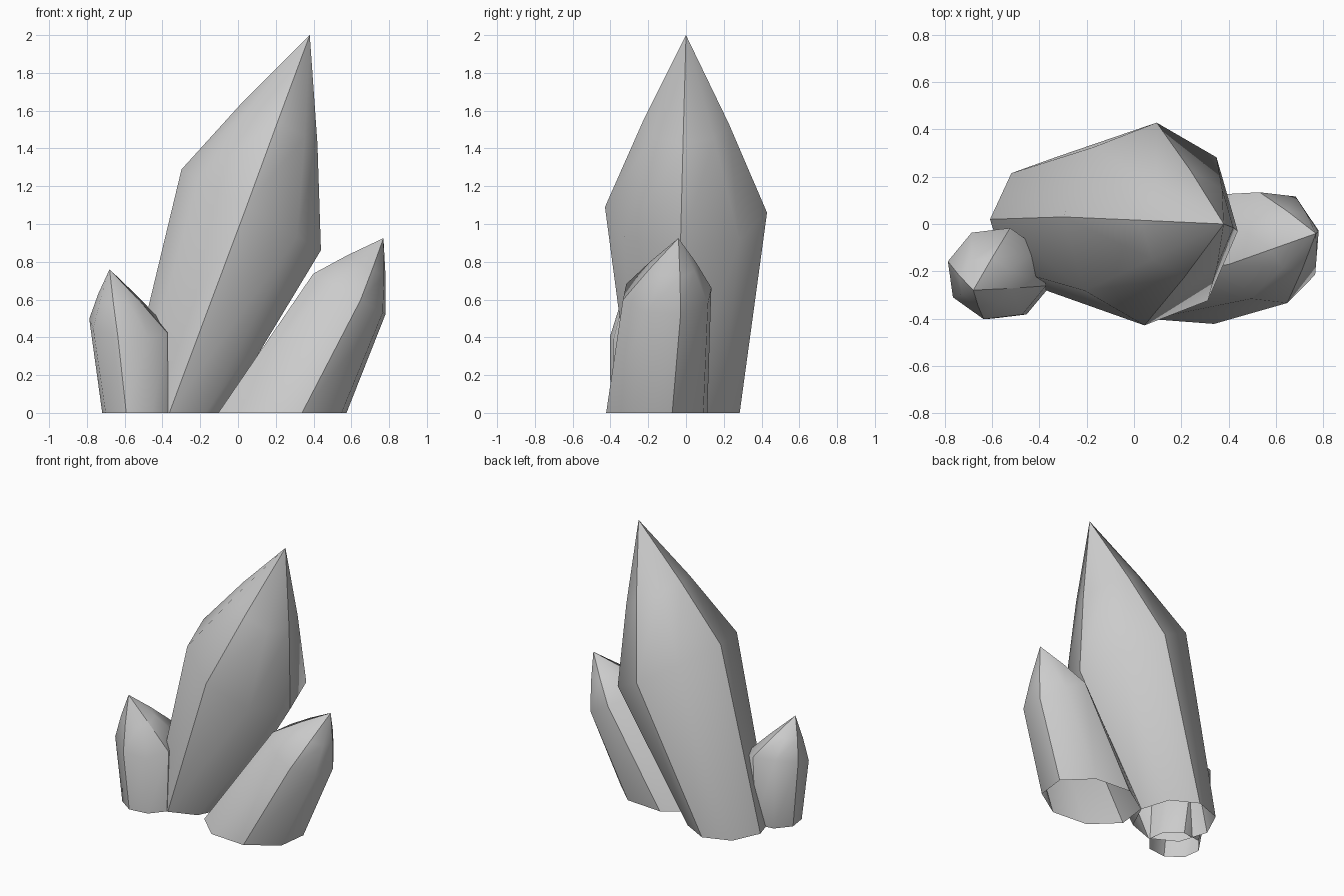
import bpy, bmesh
from math import sin, cos, radians, tau
from mathutils import Vector

SIDES = 8

default_cube = bpy.data.objects.get("Cube")
if default_cube:
    bpy.data.objects.remove(default_cube, do_unlink=True)

stone = bpy.data.materials.new("pale_grey_stone")
stone.use_nodes = True
stone.diffuse_color = (0.6, 0.6, 0.6, 1)
stone.node_tree.nodes["Principled BSDF"].inputs["Base Color"].default_value = (0.6, 0.6, 0.6, 1)


def ring(center, radius, phase, tilt=(0, 0)):
    """Elliptical ring of points, sheared in z by the tilt."""
    points = []
    for i in range(SIDES):
        angle = radians(phase) + tau * i / SIDES
        x, y = radius[0] * cos(angle), radius[1] * sin(angle)
        points.append(Vector(center) + Vector((x, y, tilt[0] * x + tilt[1] * y)))
    return points


def crystal(name, base, base_radius, shoulder, shoulder_radius, tilt, tip, phase):
    """Open-bottomed leaning prism with a slanted shoulder and a pointed tip."""
    tip = Vector(tip)
    foot = ring(base, base_radius, phase)
    widest = ring(shoulder, shoulder_radius, phase, tilt)
    # Slightly bulged ring halfway up the point
    axis = Vector(shoulder).lerp(tip, 0.5)
    upper = [axis + (p.lerp(tip, 0.5) - axis) * 1.06 for p in widest]
    bm = bmesh.new()
    rows = [[bm.verts.new(p) for p in row] for row in (foot, widest, upper)]
    apex = bm.verts.new(tip)
    for i in range(SIDES):
        j = (i + 1) % SIDES
        for low, high in zip(rows, rows[1:]):
            bm.faces.new((low[i], low[j], high[j], high[i]))
        bm.faces.new((rows[-1][i], rows[-1][j], apex))
    for face in bm.faces:
        face.smooth = True
    # Every second lengthwise edge is a crisp ridge
    for i in range(0, SIDES, 2):
        column = [row[i] for row in rows] + [apex]
        for a, b in zip(column, column[1:]):
            bm.edges.get((a, b)).smooth = False
    mesh = bpy.data.meshes.new(name)
    bm.to_mesh(mesh)
    bm.free()
    mesh.materials.append(stone)
    bpy.context.collection.objects.link(bpy.data.objects.new(name, mesh))


# Tall leaning centre crystal
crystal("main_crystal", base=(-0.345, 0, 0), base_radius=(0.265, 0.285),
        shoulder=(0.07, 0, 1.075), shoulder_radius=(0.37, 0.43),
        tilt=(-0.58, 0), tip=(0.38, 0, 2), phase=-4)

# Medium crystal leaning outward on the +x side
crystal("medium_crystal", base=(0.235, -0.155, 0), base_radius=(0.355, 0.28),
        shoulder=(0.59, -0.1, 0.63), shoulder_radius=(0.2, 0.245),
        tilt=(-0.56, 0), tip=(0.77, -0.04, 0.925), phase=17)

# Small crystal on the -x side
crystal("small_crystal", base=(-0.545, -0.24, 0), base_radius=(0.18, 0.165),
        shoulder=(-0.58, -0.21, 0.46), shoulder_radius=(0.215, 0.2),
        tilt=(-0.1, 0.33), tip=(-0.68, -0.28, 0.76), phase=-15)
